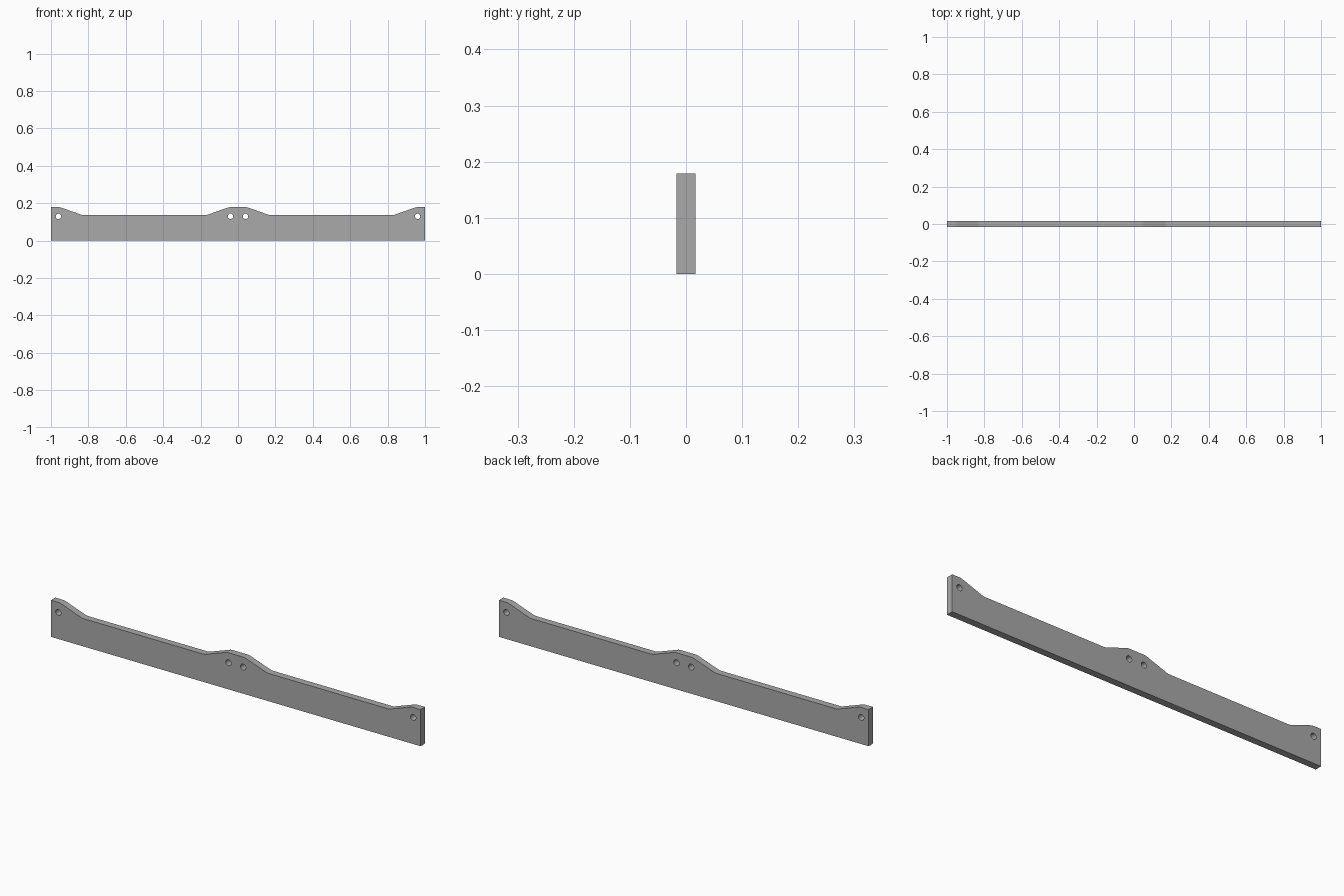
import bpy, bmesh, math

default = bpy.data.objects.get("Cube")
if default:
    bpy.data.objects.remove(default, do_unlink=True)

THICK, TOP, LOW = 0.034, 0.179, 0.136
HOLE_X, HOLE_Z, HOLE_R = 0.04, 0.13, 0.0145
SLOPE = math.radians(19.5)

grey = bpy.data.materials.new("plain grey")
grey.use_nodes = True
colour = (0.4, 0.4, 0.4, 1)
grey.diffuse_color = colour
grey.node_tree.nodes["Principled BSDF"].inputs["Base Color"].default_value = colour


def ramp():
    """Edge from the raised lug down to the low rail: arc about the hole, slope, soft foot."""
    r = TOP - HOLE_Z
    pts = [(HOLE_X + r * math.sin(SLOPE * i / 6), HOLE_Z + r * math.cos(SLOPE * i / 6))
           for i in range(7)]
    x, z = pts[-1]
    foot = x + (z - LOW) / math.tan(SLOPE)
    fillet = 0.05
    half = fillet * math.tan(SLOPE / 2)
    for i in range(5):
        a = SLOPE * (1 - i / 4)
        pts.append((foot + half - fillet * math.sin(a), LOW + fillet * (1 - math.cos(a))))
    return pts


# Outline: each half has a ramp by the centre and a mirrored one by the end
inner = ramp()
half_top = inner + [(1 - x, z) for x, z in reversed(inner)] + [(1, TOP), (1, 0)]
outline = half_top + [(-x, z) for x, z in reversed(half_top)]

# Extruded board
bm = bmesh.new()
face = bm.faces.new([bm.verts.new((x, -THICK / 2, z)) for x, z in outline])
new = bmesh.ops.extrude_face_region(bm, geom=[face])["geom"]
bmesh.ops.translate(bm, verts=[v for v in new if isinstance(v, bmesh.types.BMVert)],
                    vec=(0, THICK, 0))
bmesh.ops.recalc_face_normals(bm, faces=bm.faces)
mesh = bpy.data.meshes.new("rail_board")
bm.to_mesh(mesh)
bm.free()
mesh.materials.append(grey)
board = bpy.data.objects.new("rail_board", mesh)
bpy.context.collection.objects.link(board)

# Screw holes through the lugs
for x in (HOLE_X - 1, -HOLE_X, HOLE_X, 1 - HOLE_X):
    bpy.ops.mesh.primitive_cylinder_add(vertices=32, radius=HOLE_R, depth=THICK * 3,
                                        location=(x, 0, HOLE_Z),
                                        rotation=(math.pi / 2, 0, 0))
    cutter = bpy.context.object
    cutter.name = "hole_cutter"
    cutter.data.materials.append(grey)
    cut = board.modifiers.new("screw_hole", "BOOLEAN")
    cut.object = cutter
    cut.solver = "EXACT"
    bpy.ops.object.select_all(action="DESELECT")
    board.select_set(True)
    bpy.context.view_layer.objects.active = board
    bpy.ops.object.modifier_apply(modifier=cut.name)
    bpy.data.objects.remove(cutter, do_unlink=True)

bpy.ops.object.shade_smooth_by_angle(angle=math.radians(30))
